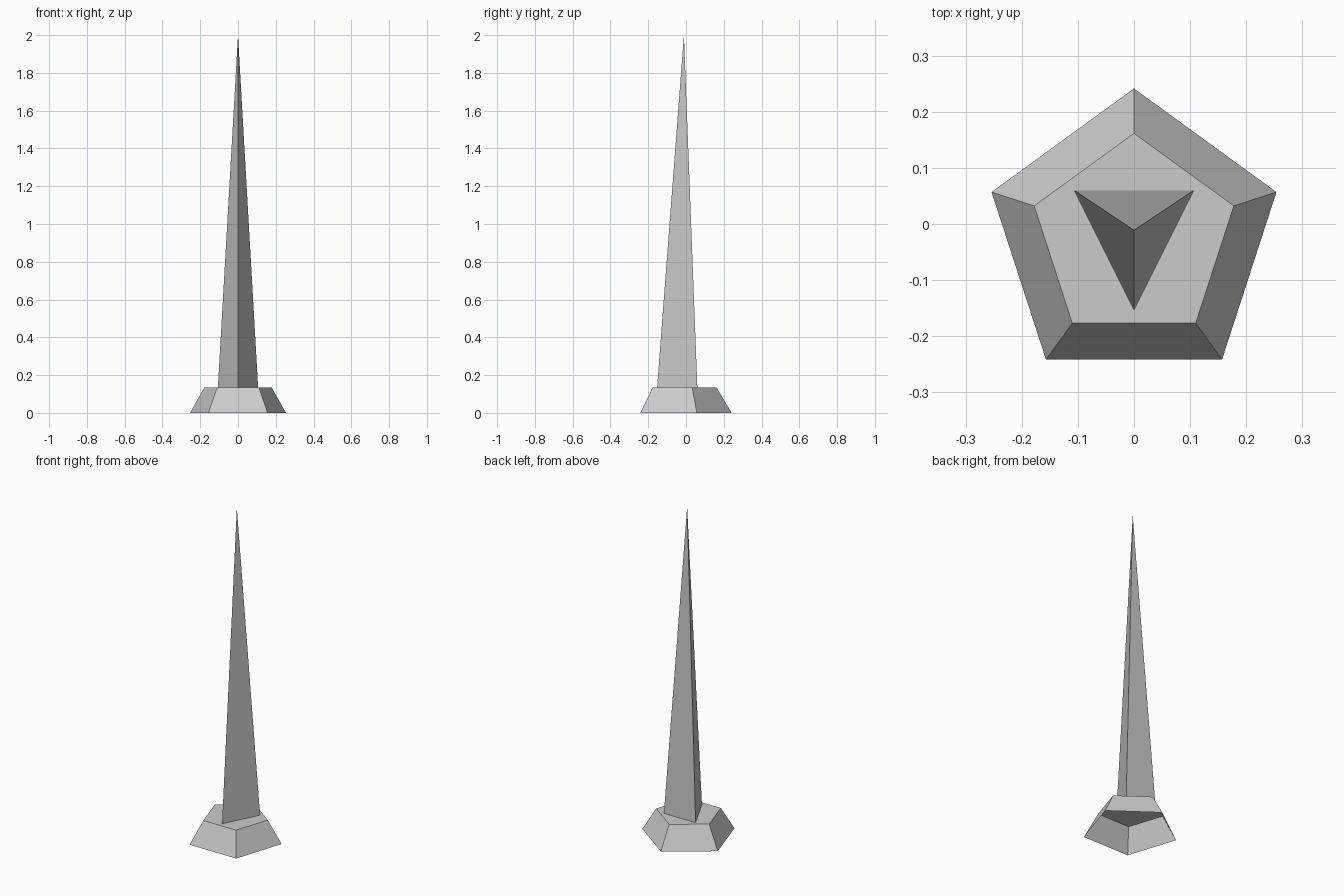
import bpy, bmesh
from math import sin, cos, tau

if "Cube" in bpy.data.objects:
    bpy.data.objects.remove(bpy.data.objects["Cube"])


def ring(bm, sides, rx, ry, cy, z, sign=1):
    """Regular polygon ring with its first corner on the y axis."""
    return [bm.verts.new((rx * sin(-tau * i / sides) * sign,
                          cy + ry * cos(tau * i / sides) * sign, z))
            for i in range(sides)]


def finish(bm, name):
    bm.normal_update()
    mesh = bpy.data.meshes.new(name)
    bm.to_mesh(mesh)
    bm.free()
    obj = bpy.data.objects.new(name, mesh)
    bpy.context.collection.objects.link(obj)
    return obj


BASE_TOP = 0.135

# Five-sided tapered base: closed on top, open underneath
bm = bmesh.new()
low = ring(bm, 5, 0.267, 0.267, -0.0255, 0)
high = ring(bm, 5, 0.187, 0.187, -0.0255, BASE_TOP)
for i in range(5):
    j = (i + 1) % 5
    bm.faces.new((low[i], low[j], high[j], high[i]))
bm.faces.new(high)
finish(bm, "base")

# Three-sided spike, one corner facing the front
bm = bmesh.new()
foot = ring(bm, 3, 0.123, 0.142, -0.011, BASE_TOP, sign=-1)
tip = bm.verts.new((0, -0.011, 2))
for i in range(3):
    bm.faces.new((foot[i], foot[(i + 1) % 3], tip))
finish(bm, "spike")
